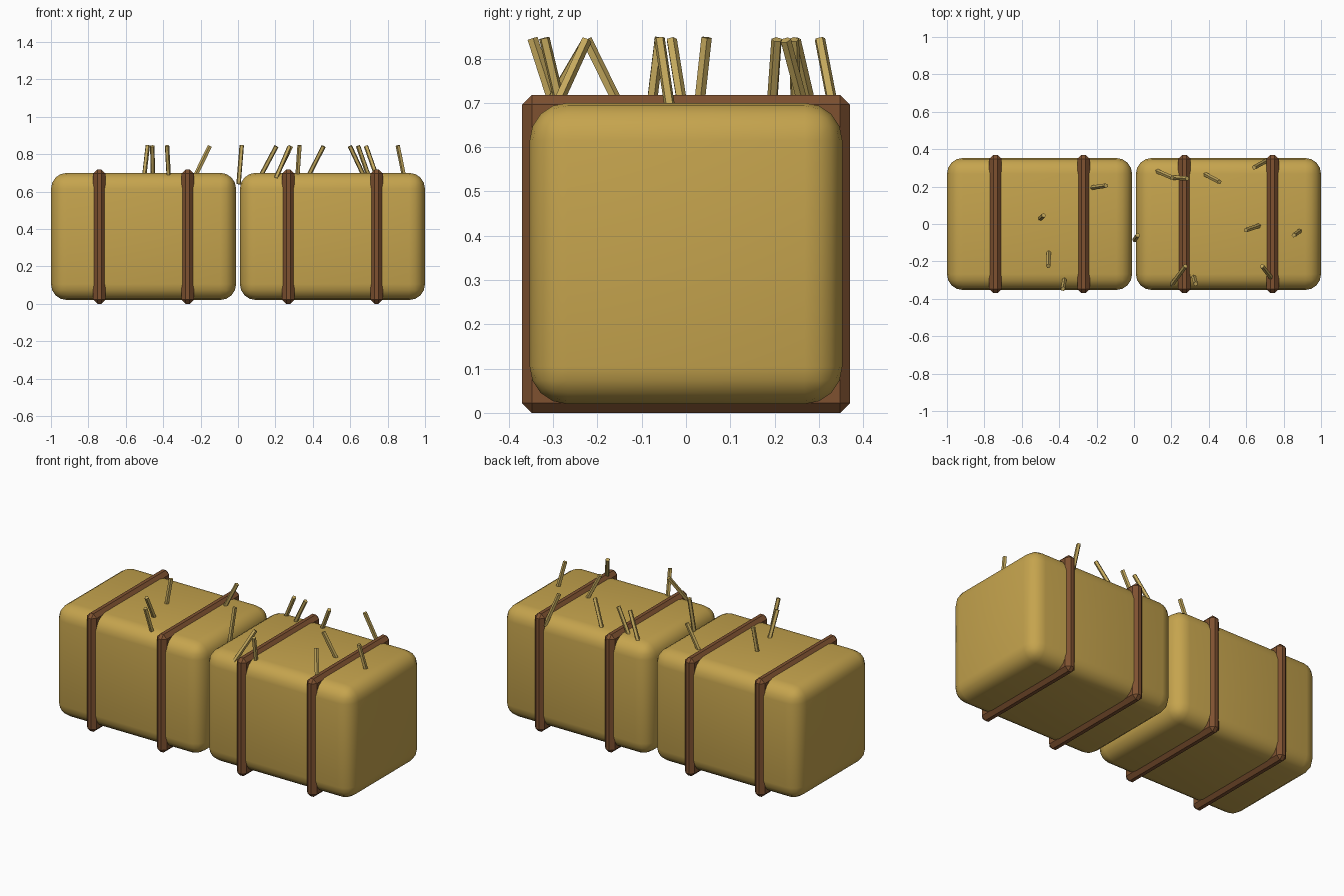
import bpy
from mathutils import Vector

if "Cube" in bpy.data.objects:
    bpy.data.objects.remove(bpy.data.objects["Cube"])


def material(name, rgb):
    m = bpy.data.materials.new(name)
    m.diffuse_color = (*rgb, 1)
    m.use_nodes = True
    m.node_tree.nodes["Principled BSDF"].inputs["Base Color"].default_value = m.diffuse_color
    return m


HAY = material("hay gold", (0.56, 0.37, 0.075))
STRAW = material("straw yellow", (0.56, 0.40, 0.11))
LEATHER = material("strap brown", (0.21, 0.083, 0.03))


def rounded_box(name, loc, size, radius, segments, mat):
    bpy.ops.mesh.primitive_cube_add(size=1, location=loc)
    ob = bpy.context.object
    ob.name = name
    ob.scale = size
    bpy.ops.object.transform_apply(location=False, rotation=False, scale=True)
    mod = ob.modifiers.new("bevel", 'BEVEL')
    mod.width = radius
    mod.segments = segments
    bpy.ops.object.modifier_apply(modifier=mod.name)
    ob.data.materials.append(mat)
    return ob


# Two soft hay bales, each with two chamfered straps
for side, sx in (("left", -1), ("right", 1)):
    rounded_box(f"{side}_bale", (sx * 0.505, 0, 0.36), (0.99, 0.706, 0.68), 0.085, 4, HAY)
    bpy.ops.object.shade_smooth_by_angle(angle=0.8)
    for i, dx in enumerate((-0.236, 0.236)):
        rounded_box(f"{side}_strap_{i + 1}", (sx * 0.505 + dx, 0, 0.359),
                    (0.066, 0.74, 0.718), 0.022, 1, LEATHER)

# Loose straws: x, y where each leaves the bale top, then x, y of its tip
STRAWS = [
    (-0.50, 0.03, -0.483, 0.046), (-0.456, -0.155, -0.458, -0.225),
    (-0.372, -0.30, -0.38, -0.347), (-0.22, 0.195, -0.15, 0.205),
    (0.008, -0.078, 0.02, -0.06), (0.13, 0.28, 0.205, 0.247),
    (0.215, 0.248, 0.285, 0.243), (0.215, -0.307, 0.275, -0.225),
    (0.32, -0.285, 0.33, -0.32), (0.385, 0.263, 0.457, 0.225),
    (0.665, -0.01, 0.598, -0.033), (0.693, 0.33, 0.642, 0.302),
    (0.735, -0.29, 0.685, -0.225), (0.885, -0.038, 0.855, -0.06),
]
for i, (x0, y0, x1, y1) in enumerate(STRAWS):
    lean = Vector((x1 - x0, y1 - y0, 0)).length
    tip = Vector((x1, y1, 0.85 - 0.1 * lean))
    axis = (tip - Vector((x0, y0, 0.70))).normalized()
    bpy.ops.mesh.primitive_cylinder_add(vertices=5, radius=0.0125, depth=0.21,
                                        location=tip - axis * 0.105)
    ob = bpy.context.object
    ob.name = f"straw_{i + 1}"
    ob.rotation_euler = axis.to_track_quat('Z', 'Y').to_euler()
    ob.data.materials.append(STRAW)
